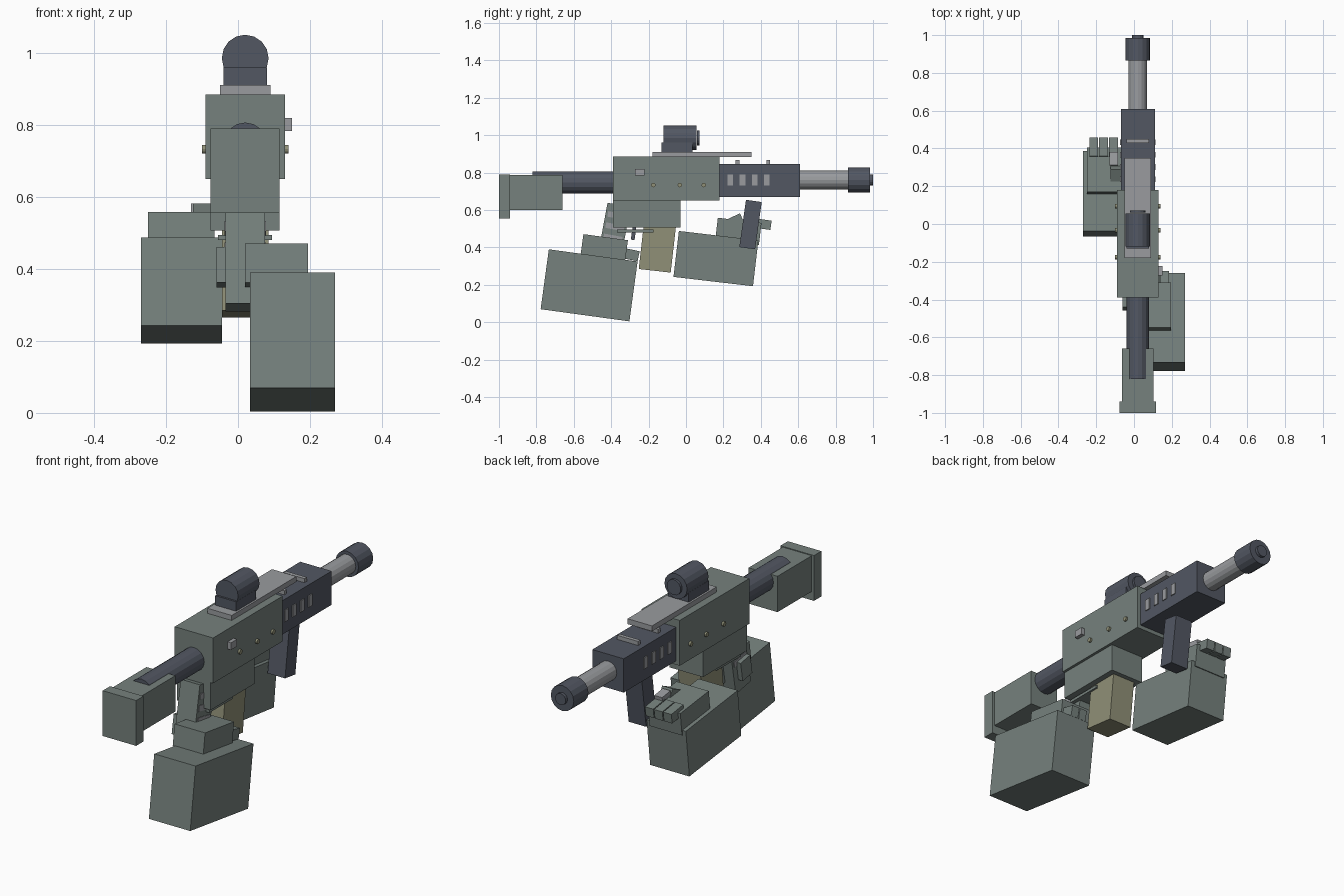
import bpy
from math import radians
from mathutils import Matrix

cube = bpy.data.objects.get("Cube")
if cube:
    bpy.data.objects.remove(cube, do_unlink=True)

MID = 0.02  # the weapon's own centre line


def material(name, rgb):
    m = bpy.data.materials.new(name)
    m.use_nodes = True
    m.diffuse_color = (*rgb, 1)
    m.node_tree.nodes["Principled BSDF"].inputs["Base Color"].default_value = (*rgb, 1)
    return m


green = material("grey green", (0.18, 0.22, 0.205))
dark = material("dark blue grey", (0.085, 0.096, 0.124))
light = material("light grey", (0.32, 0.33, 0.345))
olive = material("olive", (0.28, 0.28, 0.185))


def finish(name, mat):
    ob = bpy.context.object
    ob.name = name
    ob.data.materials.append(mat)
    return ob


def box(name, mat, x, y, z, tilt=0):
    """Box from (low, high) ranges, tilted about its centre in the side plane."""
    size = [b - a for a, b in (x, y, z)]
    centre = [(a + b) / 2 for a, b in (x, y, z)]
    bpy.ops.mesh.primitive_cube_add(size=1)
    ob = finish(name, mat)
    ob.data.transform(Matrix.Rotation(radians(tilt), 4, "X") @ Matrix.Diagonal((*size, 1)))
    ob.location = centre
    return ob


def wide(half):
    return (MID - half, MID + half)


def span(centre, length):
    return (centre - length / 2, centre + length / 2)


def tube(name, mat, radius, y, z, sides=16):
    """Cylinder lying along y."""
    bpy.ops.mesh.primitive_cylinder_add(vertices=sides, radius=radius, depth=y[1] - y[0],
                                        location=(MID, (y[0] + y[1]) / 2, z),
                                        rotation=(radians(90), 0, 0))
    return finish(name, mat)


# Body
box("upper_receiver", green, wide(0.11), (-0.39, 0.18), (0.65, 0.885))
box("lower_receiver", green, wide(0.096), (-0.39, -0.03), (0.507, 0.65))
box("handguard", dark, wide(0.09), (0.18, 0.61), (0.67, 0.845))
box("bolt_handle", light, (0.125, 0.15), (-0.272, -0.222), (0.783, 0.82))

# Barrel
tube("barrel", light, 0.05, (0.6, 0.88), 0.76)
tube("muzzle", dark, 0.066, (0.865, 0.985), 0.76)
tube("muzzle_tip", dark, 0.03, (0.98, 1.0), 0.76)

# Stock
tube("stock_tube", dark, 0.06, (-0.82, -0.385), 0.747)
box("stock", green, wide(0.083), (-0.95, -0.66), (0.6, 0.786))
box("butt_plate", green, wide(0.096), (-1.0, -0.94), (0.555, 0.79))

# Rail and optic
box("top_rail", light, wide(0.07), (-0.18, 0.35), (0.883, 0.911))
box("optic_base", dark, wide(0.06), (-0.13, 0.035), (0.91, 0.96))
tube("optic", dark, 0.065, (-0.12, 0.055), 0.986)
tube("optic_lens", dark, 0.04, (0.06, 0.072), 0.986)
for y in (0.275, 0.44):
    box("sight_notch", light, wide(0.06), span(y, 0.02), (0.84, 0.866))

# Vents and pins, on both sides
for side in (-1, 1):
    for i in range(4):
        x = MID + side * 0.09
        box("vent", light, span(x, 0.009), span(0.237 + i * 0.065, 0.03), (0.73, 0.79))
for y in (-0.175, -0.033, 0.095):
    bpy.ops.mesh.primitive_cylinder_add(vertices=12, radius=0.012, depth=0.24,
                                        location=(MID, y, 0.733), rotation=(0, radians(90), 0))
    finish("pin", olive)

# Grips, trigger guard and magazine
box("pistol_grip", green, wide(0.055), span(-0.389, 0.125), span(0.46, 0.34), -10.5)
for z in (0.45, 0.51, 0.57):
    y = -0.389 + (z - 0.46) * 0.185
    box("grip_band", light, wide(0.058), span(y, 0.1), span(z, 0.03), -10.5)
box("trigger_guard", green, wide(0.075), (-0.37, -0.175), (0.48, 0.495))
box("trigger", dark, wide(0.012), (-0.29, -0.27), (0.44, 0.515), -8)
box("magazine", olive, wide(0.065), span(-0.152, 0.172), span(0.409, 0.27), -6.5)
box("front_grip", dark, wide(0.05), span(0.345, 0.085), span(0.522, 0.255), -8)

# Rear arm and hand around the pistol grip
box("rear_forearm", green, (0.033, 0.27), span(-0.518, 0.479), span(0.197, 0.323), -7.8)
box("rear_hand", green, (0.02, 0.195), span(-0.437, 0.24), span(0.4, 0.11), -7.8)
for i in range(2):
    x = 0.115 + i * 0.048
    box("rear_finger", green, span(x, 0.043), span(-0.29, 0.075), span(0.36, 0.055), -12)
box("rear_thumb", green, (-0.06, -0.033), span(-0.41, 0.08), (0.355, 0.455), -10)

# Front arm and hand beside the front grip
box("front_forearm", green, (-0.27, -0.045), span(0.16, 0.428), span(0.34, 0.247), -6.7)
box("front_hand", green, (-0.25, -0.065), span(0.28, 0.235), span(0.485, 0.12), -6.7)
for i in range(3):
    x = -0.213 + i * 0.052
    box("front_finger", green, span(x, 0.047), span(0.405, 0.1), span(0.525, 0.05), -8)
box("front_thumb", green, (-0.125, -0.065), span(0.262, 0.1), span(0.52, 0.09), 25)
box("thumb_tip", light, (-0.13, -0.085), span(0.345, 0.07), span(0.565, 0.025), -8)
